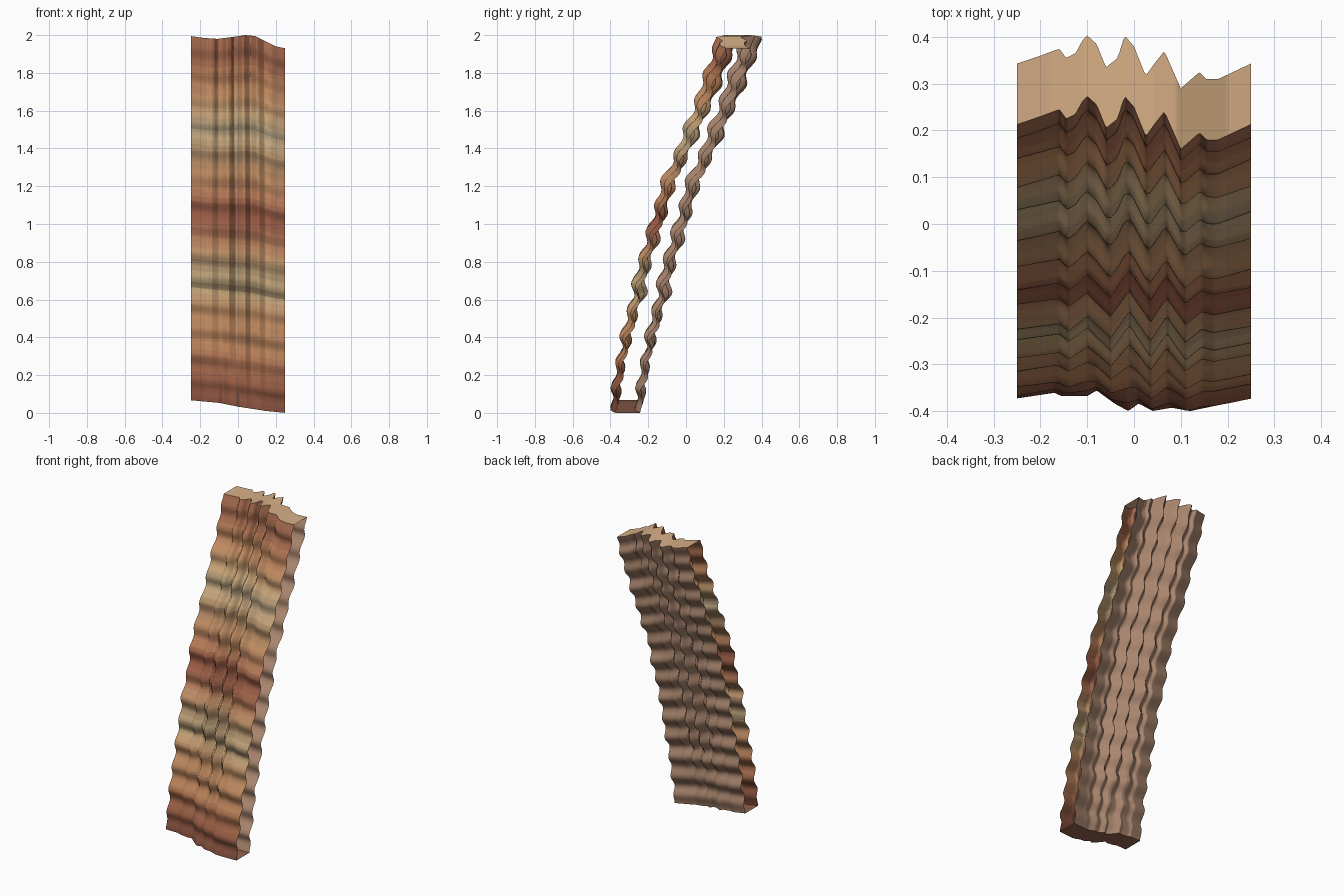
import bpy, math

if "Cube" in bpy.data.objects:
    bpy.data.objects.remove(bpy.data.objects["Cube"])

DEPTH = 0.13
COLS, ROWS = 110, 190

# (x, relief) across the slab at the foot, middle and crest
FOOT = [(-.25, 0), (-.17, .012), (-.155, .005), (-.1, .005), (-.08, .017), (-.04, -.012), (-.012, -.027),
        (.01, -.011), (.04, -.027), (.08, -.02), (.12, -.027), (.25, 0)]
MIDDLE = [(-.25, 0), (-.16, .012), (-.14, -.004), (-.1, .026), (-.05, -.022), (-.01, .034), (.035, -.032),
          (.07, .02), (.11, -.036), (.145, -.008), (.17, -.015), (.25, 0)]
CREST = [(-.25, 0), (-.2, .017), (-.16, .032), (-.145, .012), (-.125, .022), (-.11, .05), (-.1, .06),
         (-.08, .042), (-.06, -.008), (-.035, .012), (-.02, .06), (0, .037), (.025, -.026), (.045, .002),
         (.065, .027), (.1, -.053), (.14, -.018), (.155, -.033), (.18, -.033), (.25, 0)]
# (height, y) lean of the slab
LEAN = [(0, -.373), (.2, -.345), (.4, -.305), (.6, -.255), (.8, -.215), (1, -.15), (1.2, -.1),
        (1.4, -.01), (1.6, .07), (1.8, .148), (2, .213)]
# (x, z) lower and upper edges
LOWER = [(-.25, .067), (-.1, .053), (0, .033), (.15, .01), (.25, 0)]
UPPER = [(-.25, 1.995), (-.18, 1.985), (-.11, 1.98), (-.03, 1.99), (.04, 2), (.09, 1.995),
         (.15, 1.965), (.2, 1.94), (.25, 1.93)]
# (height fraction, colour) of the strata
STRATA = [(0, (.50, .30, .24)), (.07, (.58, .36, .27)), (.12, (.66, .43, .31)), (.15, (.72, .50, .35)),
          (.26, (.74, .54, .38)), (.31, (.76, .64, .47)), (.325, (.50, .43, .34)), (.34, (.77, .66, .49)),
          (.385, (.60, .49, .37)), (.40, (.76, .60, .43)), (.45, (.70, .48, .35)), (.5, (.60, .36, .28)),
          (.54, (.58, .35, .27)), (.57, (.70, .47, .34)), (.63, (.74, .54, .38)), (.685, (.60, .48, .36)),
          (.70, (.74, .60, .44)), (.74, (.78, .68, .53)), (.755, (.62, .55, .44)), (.79, (.77, .63, .46)),
          (.85, (.75, .54, .38)), (.91, (.70, .47, .33)), (.94, (.60, .38, .29)), (1, (.66, .43, .32))]


def lerp(a, b, t):
    return a + (b - a) * t


def sample(points, x):
    for (x0, v0), (x1, v1) in zip(points, points[1:]):
        if x <= x1:
            t = max(0, (x - x0) / (x1 - x0))
            if isinstance(v0, tuple):
                return tuple(lerp(a, b, t) for a, b in zip(v0, v1))
            return lerp(v0, v1, t)
    return points[-1][1]


def material(name, rgb):
    m = bpy.data.materials.new(name)
    m.diffuse_color = (*[c ** 2.2 for c in rgb], 1)
    m.use_nodes = True
    m.node_tree.nodes["Principled BSDF"].inputs["Base Color"].default_value = m.diffuse_color
    return m


def rock(u, t, back):
    """Point on the slab: u across, t up, back from front sheet (0) to rear sheet (1)."""
    x = lerp(-.25, .25, u)
    z = lerp(sample(LOWER, x), sample(UPPER, x), t)
    if t < .5:
        relief = lerp(sample(FOOT, x), sample(MIDDLE, x), min(1, t / .3))
    else:
        relief = lerp(sample(MIDDLE, x), sample(CREST, x), (t - .5) * 2)
    fade = min(1, t * 20, (1 - t) * 20)
    wave = fade * (.013 * math.cos(2 * math.pi * (2 * t - .19) / .141)
                   + .004 * math.sin(47 * t + 9 * x))
    return x, sample(LEAN, 2 * t) + relief + wave + back * DEPTH, z


def sheet(name, rows, point, mats, pick=lambda t: 0):
    verts = [point(i / COLS, j / rows) for j in range(rows + 1) for i in range(COLS + 1)]
    w = COLS + 1
    faces = [(j * w + i, j * w + i + 1, (j + 1) * w + i + 1, (j + 1) * w + i)
             for j in range(rows) for i in range(COLS)]
    me = bpy.data.meshes.new(name)
    me.from_pydata(verts, [], faces)
    for m in mats:
        me.materials.append(m)
    for k, p in enumerate(me.polygons):
        p.use_smooth = True
        p.material_index = pick((k // COLS + .5) / rows)
    ob = bpy.data.objects.new(name, me)
    bpy.context.collection.objects.link(ob)
    return ob


# Layered front of the cliff
BANDS = 64
strata = [material(f"stratum_{k}", sample(STRATA, (k + .5) / BANDS)) for k in range(BANDS)]
sheet("cliff_front", ROWS, lambda u, t: rock(u, t, 0), strata, lambda t: int(t * BANDS))

# Plain rear sheet, facing backwards; the two ends stay open
brown = material("rear_rock", (.66, .52, .43))
sheet("cliff_back", ROWS, lambda u, t: rock(1 - u, t, 1), [brown])

# Crest and foot joining both sheets
tan = material("crest_rock", (.84, .68, .52))
sheet("cliff_top", 8, lambda u, t: rock(u, 1, t), [tan])
foot = material("foot_rock", (.56, .38, .31))
sheet("cliff_bottom", 8, lambda u, t: rock(1 - u, 0, t), [foot])
